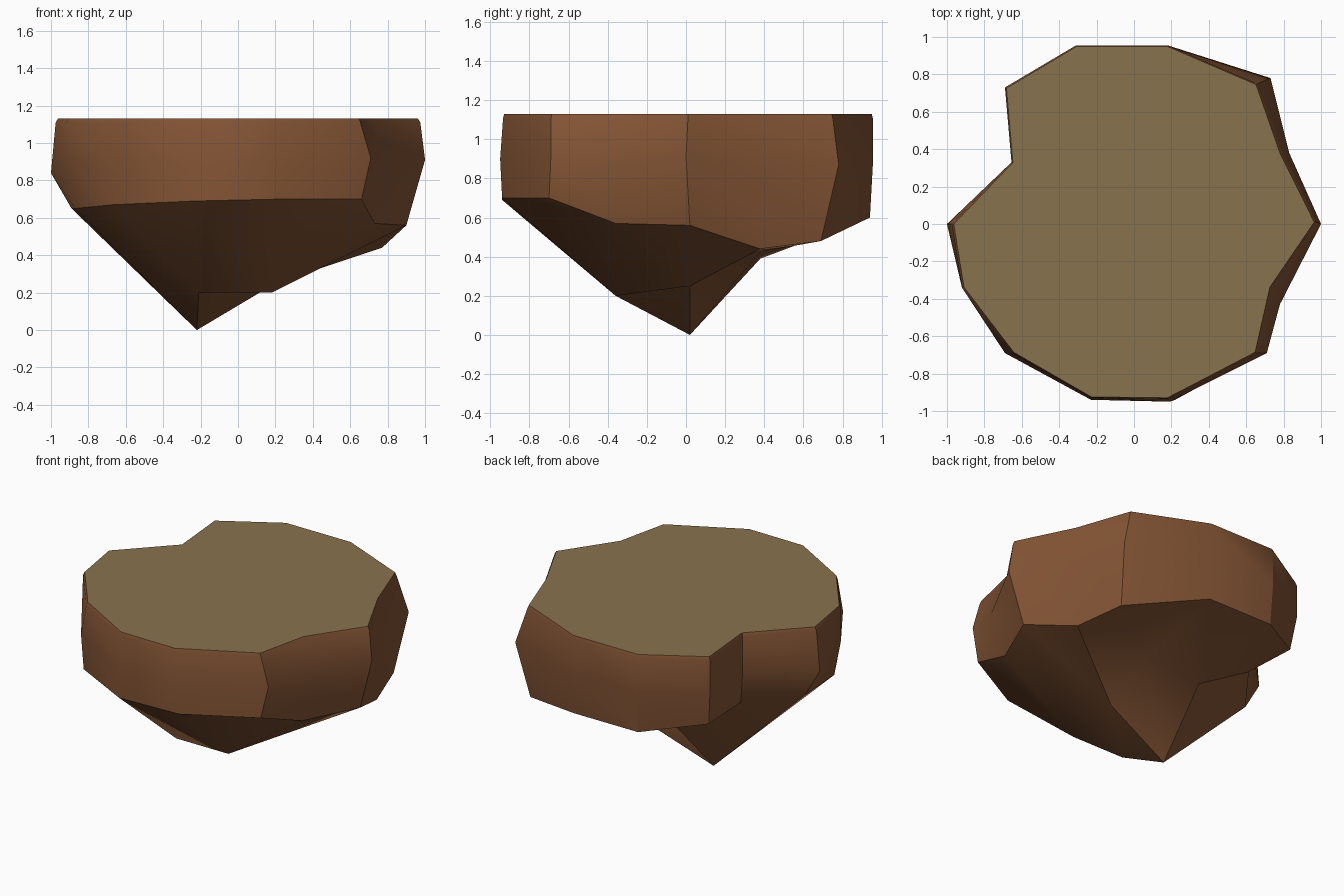
import bpy, bmesh, math

if "Cube" in bpy.data.objects:
    bpy.data.objects.remove(bpy.data.objects["Cube"])


def material(name, color):
    m = bpy.data.materials.new(name)
    m.diffuse_color = (*color, 1)
    m.use_nodes = True
    m.node_tree.nodes["Principled BSDF"].inputs["Base Color"].default_value = m.diffuse_color
    return m


# Outline of the flat ground, counter-clockwise from the right
TOP = [(.975, .01), (.79, .38), (.66, .75), (.18, .955), (-.31, .955), (-.69, .73), (-.655, .33),
       (-.975, 0), (-.92, -.34), (-.65, -.69), (-.23, -.93), (.18, -.935), (.655, -.69), (.735, -.34)]
# Widest ring of the rock
MID = [(1, 0, .91), (.83, .38, .87), (.73, .78, .87), (.18, .955, .87), (-.31, .955, .88),
       (-.69, .73, .89), (-.655, .33, .88), (-1, 0, .84), (-.92, -.34, .9), (-.69, -.69, .9),
       (-.23, -.94, .9), (.19, -.95, .9), (.71, -.69, .92), (.78, -.43, .88)]
# Lower ring where the underside begins
LOW = [(.9, .02, .56), (.77, .38, .44), (.68, .69, .48), (.18, .94, .6), (-.3, .94, .6),
       (-.66, .7, .66), (-.64, .33, .66), (-.89, 0, .65), (-.87, -.34, .65), (-.67, -.69, .67),
       (-.23, -.94, .69), (.22, -.94, .7), (.66, -.7, .7), (.73, -.36, .57)]
# Points of the underside
UNDER = {"a": (-.22, .02, 0), "b": (-.21, -.36, .2), "c": (.18, -.36, .2),
         "d": (.2, .02, .25), "e": (-.2, .38, .39), "f": (.22, .38, .425)}

bm = bmesh.new()
cap = [bm.verts.new((x * .988, y * .994, 1.13)) for x, y in TOP]
rim = [bm.verts.new((x, y, 1.108)) for x, y in TOP]
mid = [bm.verts.new(p) for p in MID]
low = [bm.verts.new(p) for p in LOW]
u = {k: bm.verts.new(p) for k, p in UNDER.items()}

# Ground and sides
ground = bm.faces.new(cap)
ground.material_index = 1
n = len(TOP)
for upper, lower in ((cap, rim), (rim, mid), (mid, low)):
    for i in range(n):
        j = (i + 1) % n
        bm.faces.new((upper[i], lower[i], lower[j], upper[j]))

# Underside patches: letters are inner points, numbers lie on the lower ring
for patch in ((9, 10, "b", 8), (10, 11, "c", "b"), (11, 12, 13, "c"), (8, "b", "a", 7),
              ("b", "c", "d", "a"), ("c", 13, 0, "d"), (7, "a", "e", 6), ("a", "d", "f", "e"),
              ("d", 0, 1), ("d", 1, "f"), (6, "e", 4, 5), ("e", "f", 3, 4), ("f", 1, 2, 3)):
    bm.faces.new([u[k] if isinstance(k, str) else low[k] for k in patch])
bmesh.ops.recalc_face_normals(bm, faces=bm.faces[:])

mesh = bpy.data.meshes.new("floating_rock")
bm.to_mesh(mesh)
bm.free()
rock = bpy.data.objects.new("floating_rock", mesh)
bpy.context.collection.objects.link(rock)
mesh.materials.append(material("earth_brown", (.23, .09, .035)))
mesh.materials.append(material("dry_ground", (.25, .17, .075)))
bpy.context.view_layer.objects.active = rock
rock.select_set(True)
bpy.ops.object.shade_smooth_by_angle(angle=math.radians(30))
